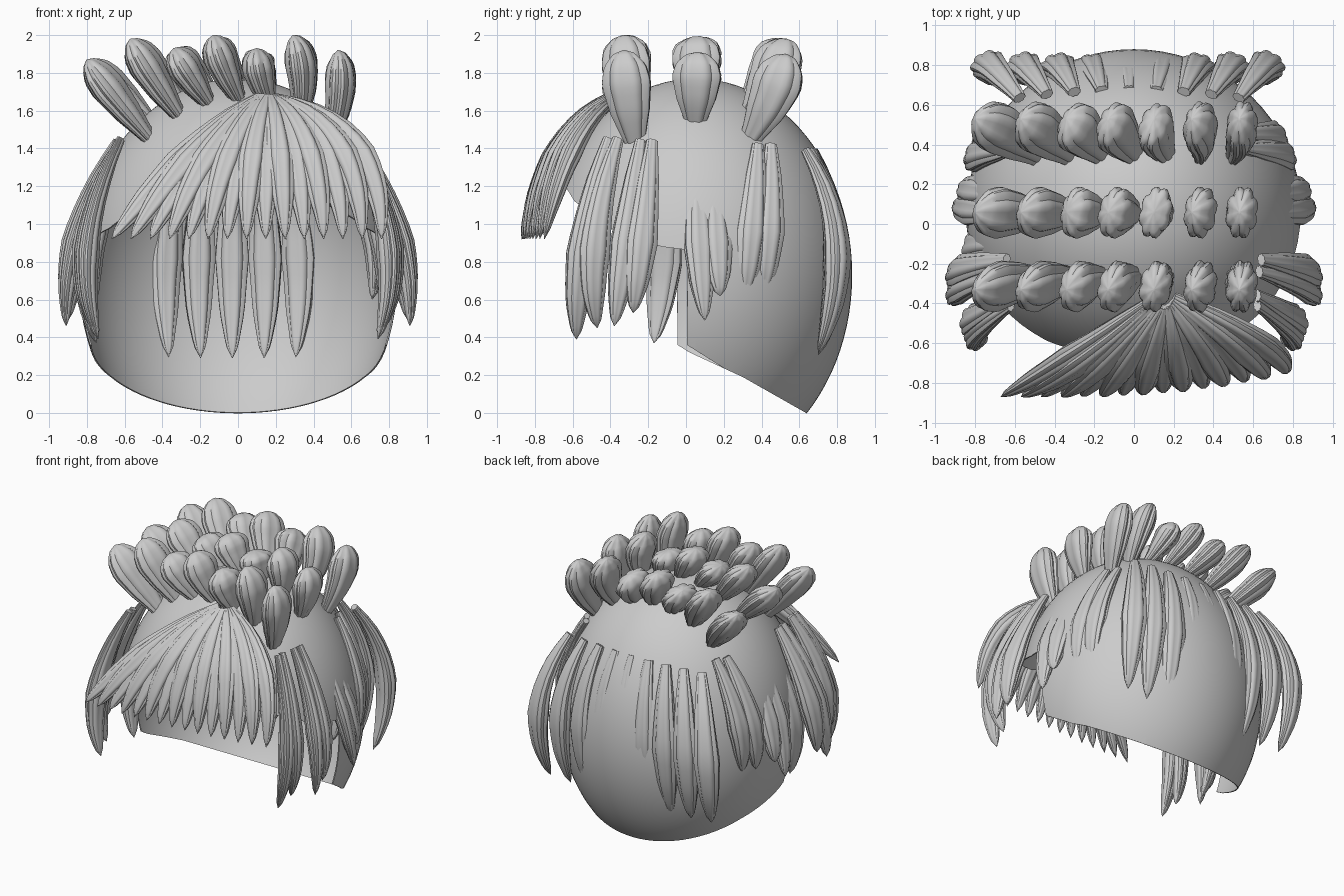
import bpy, bmesh, math
from mathutils import Vector

if "Cube" in bpy.data.objects:
    bpy.data.objects.remove(bpy.data.objects["Cube"])

LOBES, SEG, RINGS = 8, 4, 16
LONG = [(0, .36), (.2, .66), (.55, 1), (.8, .74), (.95, .36), (1, .02)]
PETAL = [(0, .42), (.3, .8), (.6, 1), (.8, .85), (.95, .45), (1, .05)]


def lookup(profile, t):
    for (a, ra), (b, rb) in zip(profile, profile[1:]):
        if t <= b:
            return ra + (rb - ra) * (t - a) / (b - a)
    return profile[-1][1]


def add_lock(bm, root, mid, tip, width, thick, side, profile=LONG):
    """Curved, creased lock of hair passing through root, mid and tip."""
    r, m, e = Vector(root), Vector(mid), Vector(tip)
    c = 2 * m - (r + e) / 2
    n = LOBES * SEG
    rings = []
    for i in range(RINGS + 1):
        t = math.sin(i / RINGS * math.pi / 2)
        p = (1 - t) ** 2 * r + 2 * t * (1 - t) * c + t * t * e
        d = (2 * (1 - t) * (c - r) + 2 * t * (e - c)).normalized()
        u = Vector(side)
        u = (u - d * u.dot(d)).normalized()
        v = d.cross(u)
        s = lookup(profile, t) / 2
        ring = []
        for k in range(n):
            a = 2 * math.pi * k / n
            q = s * (.86 + .14 * abs(math.sin(a * LOBES / 2)))
            ring.append(bm.verts.new(p + u * math.cos(a) * q * width + v * math.sin(a) * q * thick))
        rings.append(ring)
    for a, b in zip(rings, rings[1:]):
        for k in range(n):
            bm.faces.new((a[k], a[(k + 1) % n], b[(k + 1) % n], b[k]))
    bm.faces.new(rings[0][::-1])
    bm.faces.new(rings[-1])


def finish(bm, name):
    bmesh.ops.recalc_face_normals(bm, faces=bm.faces)
    me = bpy.data.meshes.new(name)
    bm.to_mesh(me)
    bm.free()
    ob = bpy.data.objects.new(name, me)
    bpy.context.collection.objects.link(ob)
    return ob


def smooth(ob, angle=38):
    bpy.ops.object.select_all(action='DESELECT')
    ob.select_set(True)
    bpy.context.view_layer.objects.active = ob
    bpy.ops.object.shade_smooth_by_angle(angle=math.radians(angle))


# Scalp cap: thin ellipsoid shell
bm = bmesh.new()
bmesh.ops.create_uvsphere(bm, u_segments=72, v_segments=48, radius=1)
for v in bm.verts:
    v.co = Vector((v.co.x * .845, v.co.y * .83 + .05, v.co.z * 1.04 + .73))
cap = finish(bm, "scalp_cap")

# Side-profile cutter for the face opening and sloping nape, skewed so the left sideburn sits forward
outline = [(-1.5, 1.5), (-.8, 1.45), (-.67, 1.25), (-.59, 1.12), (-.4, .98), (-.13, .88),
           (-.02, .86), (-.02, .36), (.3, .19), (.635, 0), (1.5, -.48), (1.5, -1), (-1.5, -1)]
bm = bmesh.new()
face = bm.faces.new([bm.verts.new((-1.5, y, z)) for y, z in outline])
ext = bmesh.ops.extrude_face_region(bm, geom=[face])
bmesh.ops.translate(bm, vec=(3, 0, 0), verts=[g for g in ext["geom"] if isinstance(g, bmesh.types.BMVert)])
for v in bm.verts:
    if abs(v.co.y + .02) < .001:
        v.co.y += .03 * v.co.x / 1.5 * 1.6
cutter = finish(bm, "cap_cutter")
cutter.hide_render = True

bpy.context.view_layer.objects.active = cap
sol = cap.modifiers.new("shell", 'SOLIDIFY')
sol.thickness = .008
sol.offset = -1
cut = cap.modifiers.new("opening", 'BOOLEAN')
cut.object = cutter
cut.operation = 'DIFFERENCE'
cut.solver = 'EXACT'
for m in ("shell", "opening"):
    bpy.ops.object.modifier_apply(modifier=m)
bpy.data.objects.remove(cutter)
smooth(cap)

# Fringe fanning out from a parting, alternately raised for a layered look
bm = bmesh.new()
N = 15
for i in range(N):
    f = i / (N - 1)
    tx = -.67 + 1.43 * f
    k = .52 + .26 * f
    lift = .025 * (i % 2)
    root = (.11 + .09 * f, -.37 - .05 * math.sin(math.pi * f), 1.67)
    mid = (.15 + (tx - .15) * k, -.64 - .05 * math.sin(math.pi * f) + .05 * f - lift, 1.36 + .05 * f)
    tip = (tx, -.87 + .12 * f ** 3, .92)
    add_lock(bm, root, mid, tip, .16, .12, (1, 0, -.5 + .5 * f))
smooth(finish(bm, "fringe"))

# Back row, sunk into the cap at its middle
bm = bmesh.new()
for i in range(-4, 5):
    x = -.03 + i * .168
    e = (abs(i) / 4) ** 2
    add_lock(bm, (x * .82, .675 - .04 * e, 1.39), (x * 1.04, .79 + .01 * e, .88),
             (x, .70, .29 + .03 * e), .19, .14, (1, -.12 * i, 0))
smooth(finish(bm, "back_locks"))

# Side locks: root, middle, tip for the right, mirrored to the left
sides = [((.62, -.41, 1.45), (.79, -.54, .9), (.74, -.58, .39)),
         ((.62, -.36, 1.45), (.81, -.48, .92), (.77, -.47, .45)),
         ((.63, -.24, 1.44), (.85, -.31, .95), (.91, -.38, .46)),
         ((.64, -.18, 1.44), (.86, -.23, .95), (.90, -.28, .53)),
         ((.61, .06, 1.38), (.80, .07, .94), (.90, .10, .49)),
         ((.61, .14, 1.38), (.79, .16, .94), (.87, .18, .62)),
         ((.56, .38, 1.42), (.74, .35, 1.0), (.76, .31, .6)),
         ((.52, .45, 1.42), (.70, .44, 1.0), (.71, .40, .6))]
for s, name in ((1, "right_side_locks"), (-1, "left_side_locks")):
    bm = bmesh.new()
    for x3, lock in enumerate(sides):
        out = .04 if s < 0 and x3 > 5 else 0
        pts = [(s * (x + out), y, z) for x, y, z in lock]
        add_lock(bm, *pts, .18, .12, (s * -.3, 1, 0))
    if s < 0:  # extra lock hanging just inside the left sideburn
        add_lock(bm, (-.62, -.1, 1.3), (-.80, -.11, .85), (-.75, -.17, .37), .2, .12, (.3, 1, 0))
    smooth(finish(bm, name))

# Crown: three rows of upright petals leaning outwards
tips_x = [-.80, -.57, -.34, -.13, .10, .29, .53]
tips_z = [1.87, 1.98, 1.93, 2.0, 1.93, 2.0, 1.92]
for name, ry, ty, dz in (("crown_front", -.27, -.33, 0), ("crown_middle", .05, .06, -.01),
                         ("crown_back", .34, .53, -.02)):
    bm = bmesh.new()
    for i, (tx, tz) in enumerate(zip(tips_x, tips_z)):
        rx = -.47 + .16 * i
        inside = 1 - (rx / .845) ** 2 - ((ry - .05) / .83) ** 2
        rz = .73 + 1.04 * math.sqrt(inside) - .04
        z = tz + dz
        mid = ((rx + tx) / 2 + (.03 if tx > .2 else -.02), (ry + ty) / 2 + (ty - ry) * .15, (rz + z) / 2 + .02)
        add_lock(bm, (rx, ry, rz), mid, (tx, ty, z), .28, .17, (.45 - .06 * i, .9, 0), PETAL)
    smooth(finish(bm, name))
